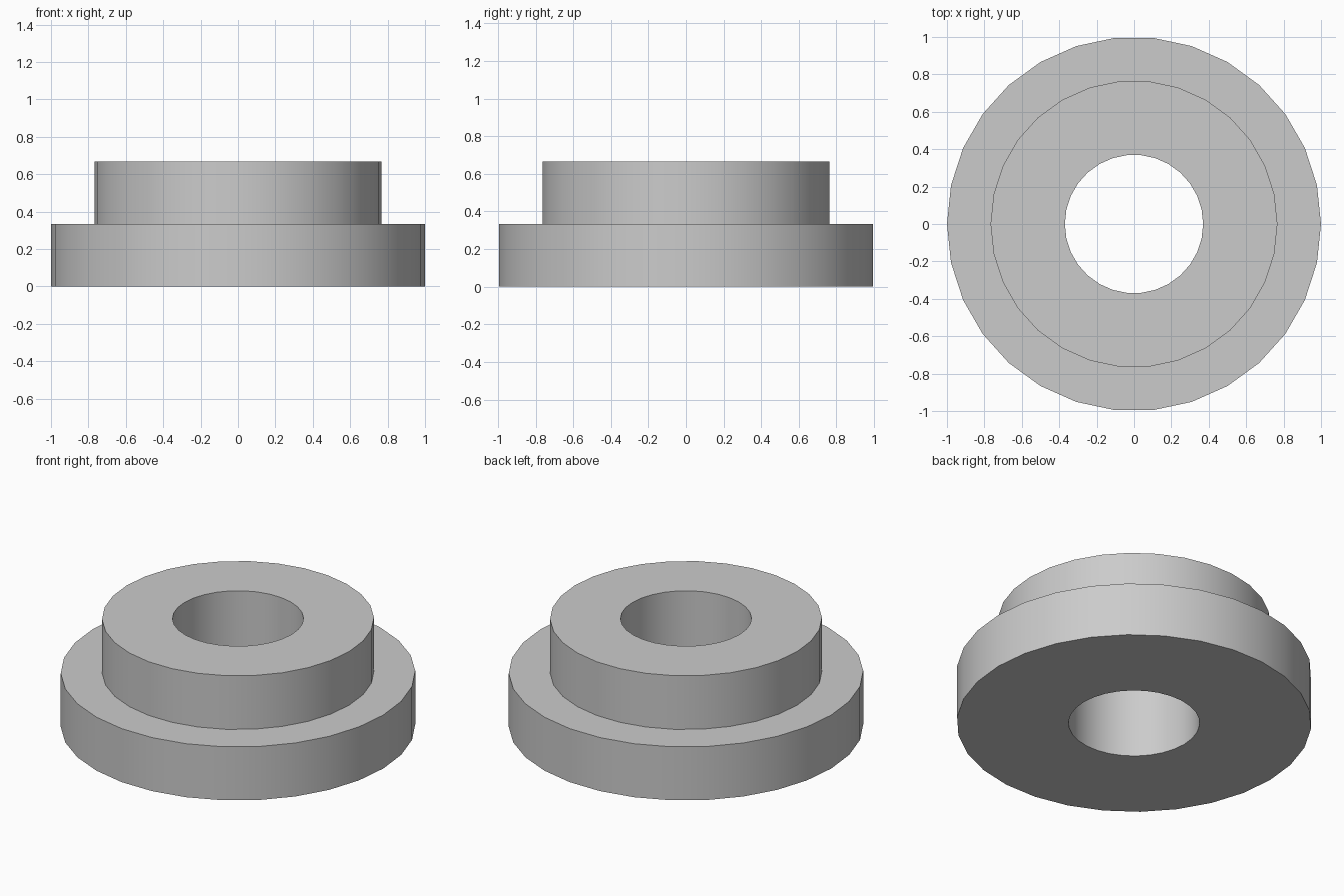
import bpy, bmesh
from math import cos, sin, tau

cube = bpy.data.objects.get("Cube")
if cube:
    bpy.data.objects.remove(cube, do_unlink=True)

SIDES = 30
FLANGE_R, COLLAR_R, BORE_R = 1.0, 0.767, 0.37
FLANGE_Z, TOP_Z = 0.333, 0.667

# Plain grey material
grey = bpy.data.materials.new("plain grey")
grey.use_nodes = True
colour = (0.6, 0.6, 0.6, 1)
grey.diffuse_color = colour
grey.node_tree.nodes["Principled BSDF"].inputs["Base Color"].default_value = colour


def lathe(name, profile):
    """Revolve a closed (radius, height) profile around z."""
    bm = bmesh.new()
    rings = [[bm.verts.new((r * cos(tau * i / SIDES), r * sin(tau * i / SIDES), z))
              for i in range(SIDES)] for r, z in profile]
    for a, b in zip(rings, rings[1:] + rings[:1]):
        for i in range(SIDES):
            j = (i + 1) % SIDES
            bm.faces.new((a[i], a[j], b[j], b[i]))
    bmesh.ops.recalc_face_normals(bm, faces=bm.faces)
    mesh = bpy.data.meshes.new(name)
    bm.to_mesh(mesh)
    bm.free()
    mesh.materials.append(grey)
    obj = bpy.data.objects.new(name, mesh)
    bpy.context.collection.objects.link(obj)
    return obj


# Stepped bushing: wide flange, narrower collar, bore right through
bushing = lathe("flanged_bushing", [
    (BORE_R, 0), (FLANGE_R, 0), (FLANGE_R, FLANGE_Z),
    (COLLAR_R, FLANGE_Z), (COLLAR_R, TOP_Z), (BORE_R, TOP_Z)])

# Smooth round walls, sharp rims
bpy.ops.object.select_all(action='DESELECT')
bushing.select_set(True)
bpy.context.view_layer.objects.active = bushing
bpy.ops.object.shade_smooth_by_angle(angle=0.6)
